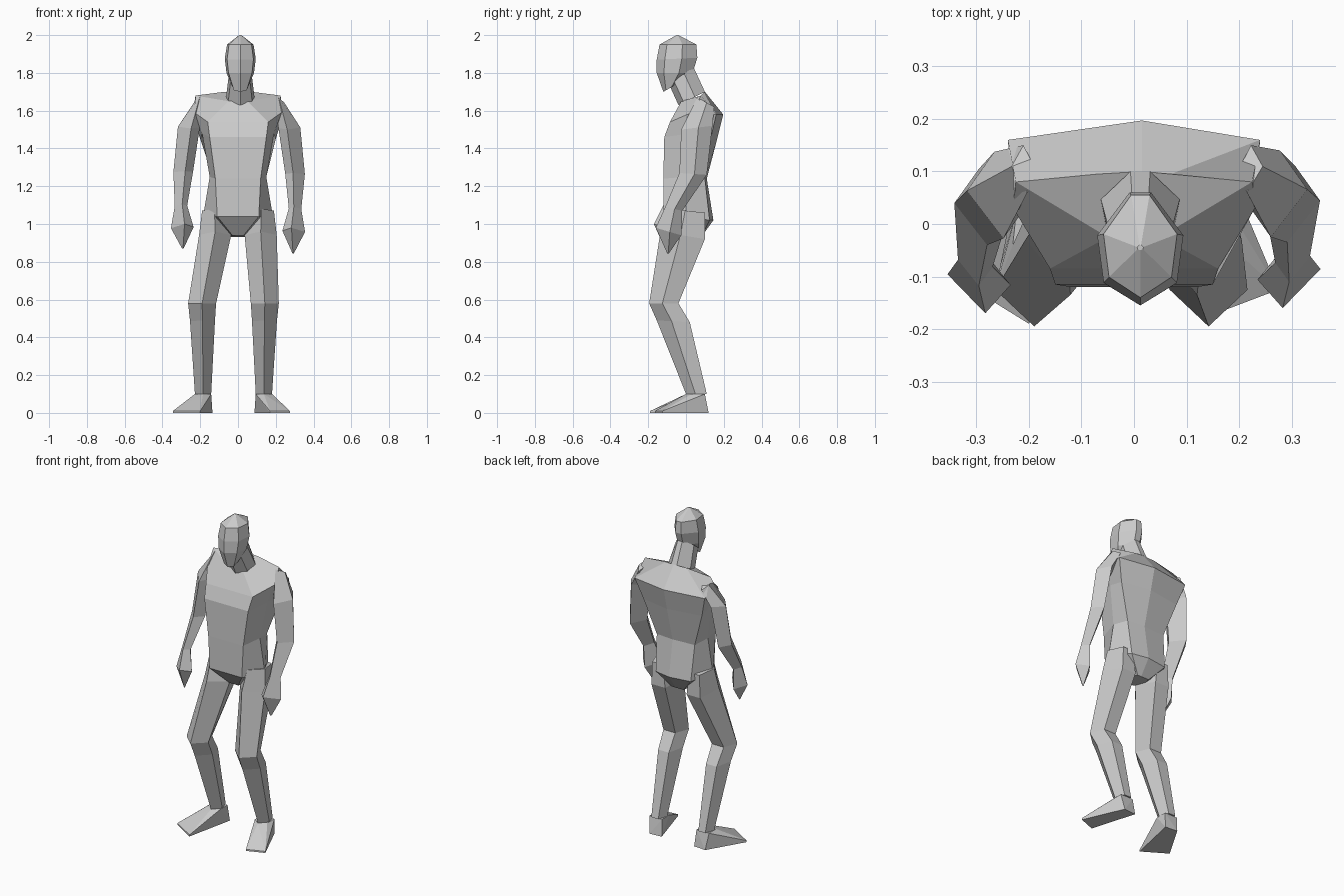
import bpy, bmesh

cube = bpy.data.objects.get("Cube")
if cube:
    bpy.data.objects.remove(cube)

grey = bpy.data.materials.new("plain grey")
grey.use_nodes = True
grey.diffuse_color = (0.6, 0.6, 0.6, 1)
grey.node_tree.nodes["Principled BSDF"].inputs["Base Color"].default_value = (0.6, 0.6, 0.6, 1)


def finish(name, bm):
    bmesh.ops.recalc_face_normals(bm, faces=bm.faces)
    mesh = bpy.data.meshes.new(name)
    bm.to_mesh(mesh)
    bm.free()
    mesh.materials.append(grey)
    obj = bpy.data.objects.new(name, mesh)
    bpy.context.collection.objects.link(obj)
    return obj


def loft(name, rings):
    """Skin a stack of point rings and cap both ends."""
    bm = bmesh.new()
    rows = [[bm.verts.new(p) for p in ring] for ring in rings]
    count = len(rows[0])
    for low, high in zip(rows, rows[1:]):
        for i in range(count):
            j = (i + 1) % count
            bm.faces.new((low[i], low[j], high[j], high[i]))
    bm.faces.new(rows[0])
    bm.faces.new(rows[-1])
    return finish(name, bm)


def hull(name, points):
    bm = bmesh.new()
    for p in points:
        bm.verts.new(p)
    bmesh.ops.convex_hull(bm, input=bm.verts)
    return finish(name, bm)


def ring(outline, cx, rx, yf, zf, yb, zb):
    """Place an outline of (side, depth) pairs between a front and a back point."""
    return [(cx + u * rx, yf + (yb - yf) * t, zf + (zb - zf) * t) for u, t in outline]


HEAD = [(0, 0), (0.85, 0.2), (1, 0.62), (0.25, 1), (-0.25, 1), (-1, 0.62), (-0.85, 0.2)]
LEG = [(0, 0), (1, 0.45), (0.55, 1), (-0.55, 1), (-1, 0.45)]
ARM = [(-0.2, 0), (1, 0.55), (0.1, 1), (-1, 0.4)]

# Torso: front corner, side, back corner, depth of the spine
torso_rows = [
    ((0.03, -0.04, 0.94), (0.06, 0.02, 0.94), (0.04, 0.08, 0.93), 0.08),
    ((0.11, -0.12, 1.04), (0.185, 0.0, 1.04), (0.12, 0.125, 1.02), 0.145),
    ((0.12, -0.12, 1.24), (0.15, 0.0, 1.25), (0.13, 0.10, 1.24), 0.11),
    ((0.15, -0.115, 1.46), (0.19, 0.02, 1.48), (0.20, 0.13, 1.45), 0.165),
    ((0.16, -0.085, 1.54), (0.23, 0.03, 1.59), (0.24, 0.16, 1.58), 0.197),
    ((0.05, -0.025, 1.65), (0.225, 0.08, 1.68), (0.07, 0.095, 1.70), 0.10),
]
torso = []
for front, side, back, spine in torso_rows:
    half = [front, side, back]
    mirrored = [(-x, y, z) for x, y, z in reversed(half)]
    torso.append(half + [(0.015, spine, back[2])] + mirrored)
loft("torso", torso)

# Neck and head
CENTRE = 0.012
loft("neck", [ring(HEAD, CENTRE, *r) for r in (
    (0.075, -0.04, 1.63, 0.10, 1.70),
    (0.06, -0.09, 1.74, 0.04, 1.83),
)])
loft("head", [ring(HEAD, CENTRE, *r) for r in (
    (0.04, -0.12, 1.70, -0.05, 1.74),
    (0.073, -0.155, 1.80, 0.035, 1.80),
    (0.082, -0.155, 1.87, 0.06, 1.88),
    (0.07, -0.14, 1.95, 0.055, 1.95),
    (0.006, -0.05, 2.0, -0.04, 2.0),
)])

# Legs: the right one stands a little wider below the hip
leg_rows = [
    (0.125, 0.065, -0.09, 1.08, 0.10, 1.06, 0),
    (0.12, 0.085, -0.135, 0.96, 0.10, 0.92, 0.02),
    (0.142, 0.074, -0.195, 0.58, -0.04, 0.58, 1),
    (0.14, 0.066, -0.155, 0.49, 0.02, 0.48, 1),
    (0.137, 0.043, 0.0, 0.10, 0.11, 0.10, 1),
]
toes = {"left": ((0.17, -0.165), (0.275, -0.125)), "right": ((0.20, -0.19), (0.345, -0.10))}

# Arms: shoulder, upper arm, elbow, wrist, palm, fingertip
arm_rows = [
    (0.22, 0.025, 0.06, 1.67, 0.15, 1.62),
    (0.272, 0.058, -0.025, 1.50, 0.14, 1.52),
    (0.302, 0.052, -0.035, 1.27, 0.11, 1.26),
    (0.302, 0.033, -0.11, 1.09, -0.02, 1.07),
    (0.295, 0.06, -0.16, 0.98, -0.025, 0.94),
    (0.292, 0.004, -0.10, 0.845, -0.09, 0.845),
]

for name, sign, splay, lift in (("left", 1, 0, 0), ("right", -1, 0.048, 0.005)):
    loft(name + "_leg", [
        ring(LEG, sign * (cx + splay * k), sign * rx, yf, zf, yb, zb)
        for cx, rx, yf, zf, yb, zb, k in leg_rows])

    ankle = 0.137 + splay
    top = [(sign * (ankle + d), y, 0.10) for d in (-0.043, 0.043) for y in (0.03, 0.10)]
    top.append((sign * ankle, 0.0, 0.10))
    heel = [(sign * (ankle + d), 0.13 - abs(d) / 3, 0) for d in (-0.05, 0.03)]
    toe = [(sign * x, y, z) for x, y in toes[name] for z in (0, 0.01)]
    hull(name + "_foot", top + heel + toe)

    loft(name + "_arm", [
        ring(ARM, sign * (cx - splay / 4 * (i < 3)), sign * rx,
             yf - lift * i / 2, zf + lift * i, yb - lift * i / 2, zb + lift * i)
        for i, (cx, rx, yf, zf, yb, zb) in enumerate(arm_rows)])
